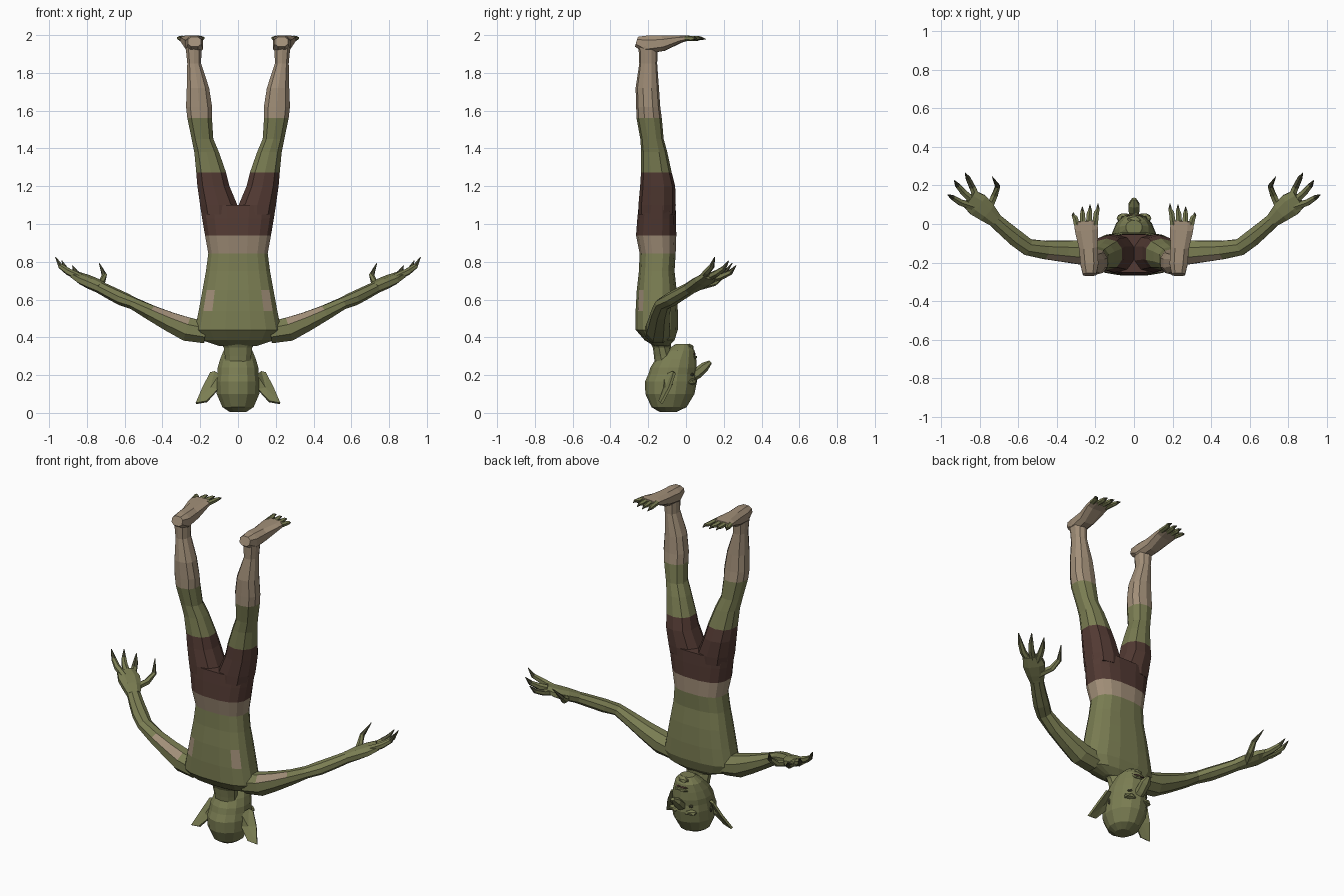
import bpy, bmesh, math
from mathutils import Vector


def material(name, rgb):
    m = bpy.data.materials.new(name)
    m.diffuse_color = (*rgb, 1)
    return m


GREEN = material("green skin", (0.195, 0.205, 0.085))
TAN = material("tan cloth", (0.36, 0.275, 0.19))
BROWN = material("brown shorts", (0.085, 0.042, 0.033))
DARK = material("dark claw", (0.075, 0.075, 0.038))
PALETTE = [GREEN, TAN, BROWN, DARK]


def finish(name, bm, rule, mirror):
    bmesh.ops.recalc_face_normals(bm, faces=bm.faces)
    bm.normal_update()
    for f in bm.faces:
        f.material_index = rule(f.calc_center_median(), f.normal) if callable(rule) else rule
    me = bpy.data.meshes.new(name)
    bm.to_mesh(me)
    bm.free()
    for m in PALETTE:
        me.materials.append(m)
    ob = bpy.data.objects.new(name, me)
    bpy.context.collection.objects.link(ob)
    if mirror:
        ob.modifiers.new("mirror", 'MIRROR').use_mirror_merge = False
    return ob


def loft(name, rings, n=10, rule=0, mirror=True, level=False, power=1.0):
    """Skin through rings (x, y, z, half width, half depth); level keeps rings horizontal."""
    bm = bmesh.new()
    pts = [Vector(r[:3]) for r in rings]
    loops = []
    for i, r in enumerate(rings):
        u, v = Vector((1, 0, 0)), Vector((0, 1, 0))
        if not level:
            t = (pts[min(i + 1, len(pts) - 1)] - pts[max(i - 1, 0)]).normalized()
            u = t.cross(Vector((0, 0, 1))).normalized()
            v = u.cross(t)
        loop = []
        for k in range(n):
            a = 2 * math.pi * (k + 0.5) / n
            c, s = math.cos(a), math.sin(a)
            c = math.copysign(abs(c) ** power, c)
            s = math.copysign(abs(s) ** power, s)
            loop.append(bm.verts.new(pts[i] + u * c * r[3] * 1.03 + v * s * r[4] * 1.03))
        loops.append(loop)
    for a, b in zip(loops, loops[1:]):
        for k in range(n):
            j = (k + 1) % n
            bm.faces.new((a[k], a[j], b[j], b[k]))
    bm.faces.new(loops[0])
    bm.faces.new(loops[-1])
    return finish(name, bm, rule, mirror)


# Torso with waistband and seat of the shorts (figure hangs head down)
def torso_colour(c, n):
    if c.z > 0.94:
        return 2
    if c.z > 0.84:
        return 1
    patch = 0.53 < c.z < 0.66 and 0.1 < abs(c.x) < 0.172 and c.y < -0.2
    return 1 if patch else 0


loft("torso", [(0, -.13, .355, .10, .04), (0, -.14, .385, .19, .078), (0, -.155, .44, .225, .11),
               (0, -.155, .54, .205, .11), (0, -.155, .65, .185, .104), (0, -.155, .75, .167, .093),
               (0, -.15, .845, .155, .094), (0, -.158, .94, .172, .105), (0, -.155, 1.03, .187, .101),
               (0, -.153, 1.1, .198, .096)],
     n=16, rule=torso_colour, mirror=False, level=True, power=0.75)

# Legs: shorts, green knee, tan shin
loft("leg", [(.10, -.155, 1.05, .09, .095), (.102, -.153, 1.1, .1, .096), (.13, -.15, 1.2, .086, .09),
             (.142, -.157, 1.272, .08, .079), (.166, -.168, 1.38, .066, .067), (.188, -.18, 1.45, .058, .06),
             (.203, -.195, 1.56, .066, .065), (.206, -.2, 1.62, .07, .062), (.212, -.205, 1.72, .06, .06),
             (.232, -.2, 1.85, .037, .046), (.235, -.2, 1.94, .043, .05)],
     rule=lambda c, n: 2 if c.z < 1.27 else 0 if c.z < 1.55 else 1, level=True, power=0.85)

# Feet, soles up
loft("foot", [(.23, -.262, 1.965, .036, .028), (.231, -.21, 1.949, .048, .05), (.237, -.12, 1.957, .05, .042),
              (.247, -.03, 1.979, .062, .02), (.25, .015, 1.985, .062, .013)], n=8, rule=1, power=0.8)
for i, (bx, tx, ty) in enumerate([(.203, .187, .105), (.235, .228, .1), (.266, .268, .09), (.296, .315, .06)]):
    loft(f"toe_{i + 1}", [(bx, -.005, 1.983, .017, .014), ((bx + tx) / 2, ty * .55, 1.982, .015, .013),
                          (tx, ty * .75, 1.984, .01, .009), (tx, ty, 1.978, .002, .002)],
         n=6, rule=lambda c, n, y=ty * .7: 3 if c.y > y else 0)

# Arms with a tan patch on the armpit side
loft("arm", [(.17, -.15, .425, .07, .06), (.27, -.148, .443, .066, .066), (.36, -.142, .482, .058, .054),
             (.46, -.135, .53, .05, .042), (.55, -.12, .578, .045, .032), (.61, -.075, .603, .046, .036),
             (.67, -.025, .633, .042, .034), (.745, .042, .672, .037, .03)], n=8,
     rule=lambda c, n: 1 if .27 < c.x < .44 and n.z > .4 and n.y < -.1 else 0)
loft("hand", [(.72, .02, .66, .038, .03), (.765, .062, .683, .054, .031), (.81, .1, .704, .064, .028),
              (.855, .132, .727, .052, .02)], n=8, power=0.85)

# Clawed fingers and thumb: base, knuckle, claw start, tip
FINGERS = {
    "outer_finger": [(.835, .09, .716), (.9, .112, .748), (.94, .137, .777), (.966, .152, .825)],
    "middle_finger": [(.835, .12, .717), (.885, .165, .74), (.915, .2, .765), (.932, .226, .805)],
    "inner_finger": [(.81, .125, .708), (.838, .19, .724), (.86, .236, .745), (.876, .265, .78)],
    "thumb": [(.755, .075, .672), (.722, .15, .69), (.707, .195, .728), (.735, .245, .793)],
}
for name, p in FINGERS.items():
    loft(name, [(*q, r, r) for q, r in zip(p, (.021, .018, .014, .002))], n=6,
         rule=lambda c, n, z=p[2][2]: 3 if c.z > z else 0)

# Neck and head
loft("neck", [(0, -.10, .22, .07, .06), (0, -.118, .3, .071, .05), (0, -.128, .345, .076, .046),
              (0, -.14, .40, .12, .06)], level=True, mirror=False)
loft("head", [(0, -.095, .006, .045, .045), (0, -.09, .03, .082, .09), (0, -.085, .1, .112, .126),
              (0, -.08, .165, .114, .134), (0, -.073, .205, .109, .122), (0, -.066, .24, .107, .119),
              (0, -.053, .285, .094, .104), (0, -.03, .33, .076, .073), (0, -.017, .365, .042, .036)],
     n=14, level=True, mirror=False)
loft("nose", [(0, .015, .185, .03, .03), (0, .06, .21, .03, .028), (0, .1, .245, .032, .024),
              (0, .13, .27, .012, .01)], n=6, mirror=False)


def blob(name, loc, size, rule, mirror):
    bm = bmesh.new()
    bmesh.ops.create_icosphere(bm, subdivisions=1, radius=1)
    for v in bm.verts:
        v.co = Vector(loc) + Vector(a * b for a, b in zip(v.co, size))
    finish(name, bm, rule, mirror)


# Face details
blob("brow", (.05, .03, .165), (.045, .03, .02), 0, True)
blob("eye", (.05, .03, .203), (.022, .014, .011), 3, True)
blob("upper_lip", (0, .04, .295), (.05, .02, .012), 0, False)
blob("mouth", (0, .035, .312), (.048, .018, .008), 2, False)
blob("chin", (0, .018, .345), (.042, .025, .022), 0, False)

# Ears: thin leaf sweeping out and down
bm = bmesh.new()
outline = [(.095, -.11, .20), (.12, -.065, .218), (.145, -.06, .212), (.185, -.085, .135),
           (.222, -.13, .05), (.165, -.14, .06), (.105, -.115, .125)]
verts = [bm.verts.new(p) for p in outline]
hub = bm.verts.new((.145, -.105, .13))
for a, b in zip(verts, verts[1:] + verts[:1]):
    bm.faces.new((a, b, hub))
ear = finish("ear", bm, 0, True)
thick = ear.modifiers.new("thickness", 'SOLIDIFY')
thick.thickness = 0.014
thick.offset = 0
blob("ear_hole", (.112, -.08, .16), (.012, .012, .022), 3, True)
